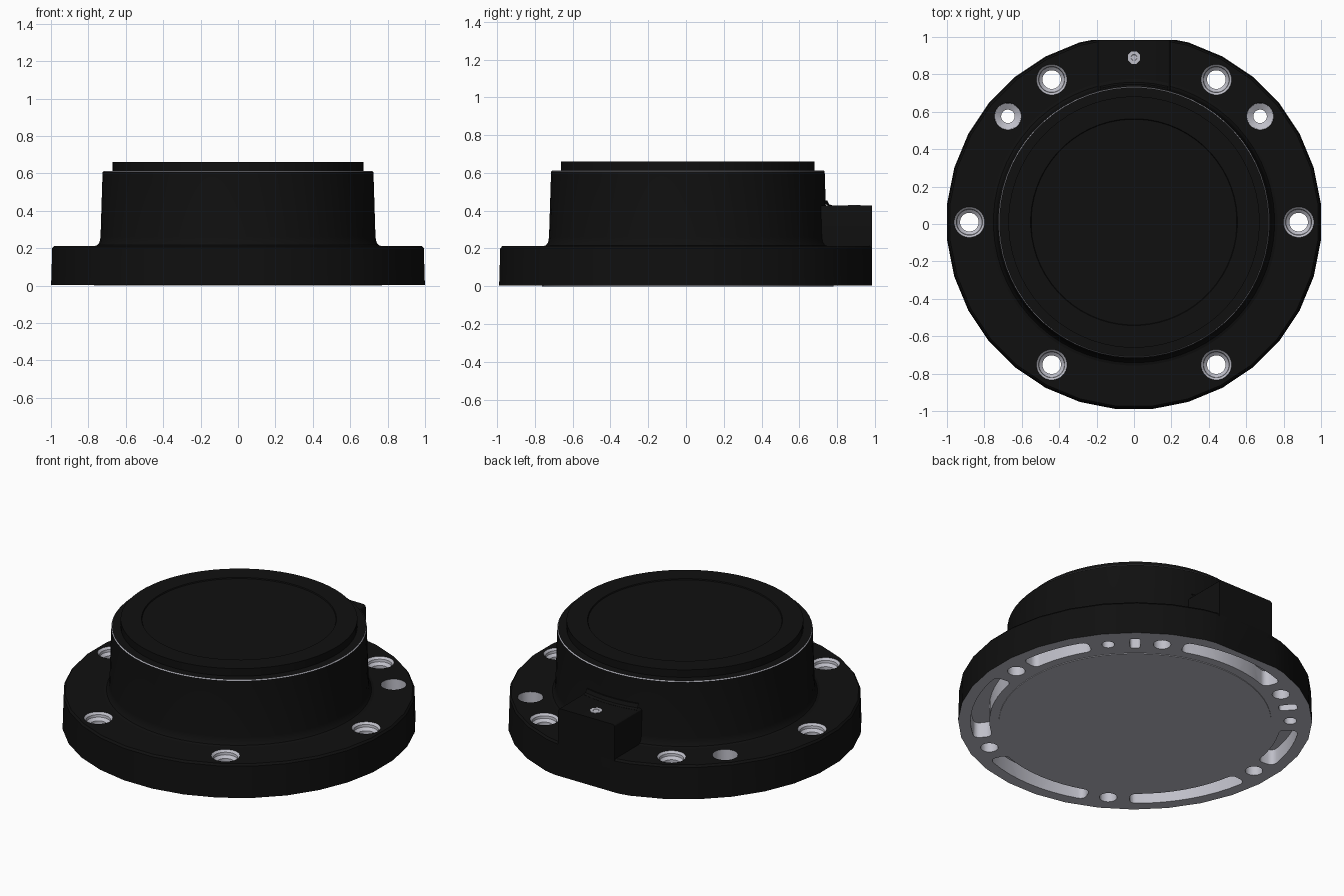
import bpy, bmesh, math
from mathutils import Vector, Matrix

if "Cube" in bpy.data.objects:
    bpy.data.objects.remove(bpy.data.objects["Cube"], do_unlink=True)

CENTRE = Vector((0, 0.01, 0))
BACK = 0.985          # flat at the rear of the flange
HOLE_R = 0.88         # pitch radius of holes and pockets
BLACK, GREY = 0, 1


def material(name, colour):
    m = bpy.data.materials.new(name)
    m.use_nodes = True
    m.diffuse_color = colour
    m.node_tree.nodes["Principled BSDF"].inputs["Base Color"].default_value = colour
    return m


MATS = [material("black coating", (0.005, 0.005, 0.005, 1)),
        material("bare metal grey", (0.52, 0.52, 0.58, 1))]


def lathe(bm, profile, steps, centre=CENTRE, mat=BLACK):
    """Add a solid turned about the vertical axis through centre."""
    part = bmesh.new()
    a = math.pi / steps
    verts = [part.verts.new((r * math.cos(a), r * math.sin(a), z)) for r, z in profile]
    edges = [part.edges.new(pair) for pair in zip(verts, verts[1:])]
    bmesh.ops.spin(part, geom=verts + edges, cent=(0, 0, 0), axis=(0, 0, 1),
                   angle=2 * math.pi, steps=steps)
    bmesh.ops.remove_doubles(part, verts=part.verts, dist=1e-5)
    merge(bm, part, centre, mat)


def merge(bm, part, offset, mat):
    bmesh.ops.translate(part, verts=part.verts, vec=offset)
    bmesh.ops.recalc_face_normals(part, faces=part.faces)
    for f in part.faces:
        f.material_index = mat
    temp = bpy.data.meshes.new("temp")
    part.to_mesh(temp)
    part.free()
    bm.from_mesh(temp)
    bpy.data.meshes.remove(temp)


def pocket(bm, start, end, depth):
    """Add a curved, round-cornered slot solid between two angles in degrees."""
    part = bmesh.new()
    half_len = math.radians(end - start) / 2 * HOLE_R
    half_wide, corner = 0.053, min(0.035, half_len * 0.6)
    mid = math.radians(start + end) / 2
    outline = []
    for sx, sy, first in ((1, 1, 0), (-1, 1, 90), (-1, -1, 180), (1, -1, 270)):
        for i in range(5):
            t = math.radians(first + i * 22.5)
            outline.append((sx * (half_len - corner) + corner * math.cos(t),
                            sy * (half_wide - corner) + corner * math.sin(t)))
        if sy * sx > 0:   # follow the arc along both long sides
            u = outline[-1][0]
            outline += [(u * (1 - k / 4), sy * half_wide) for k in range(1, 8)]
    ring = []
    for u, w in outline:
        t, r = mid + u / HOLE_R, HOLE_R + w
        ring.append(part.verts.new((r * math.cos(t), r * math.sin(t), -0.05)))
    bmesh.ops.remove_doubles(part, verts=part.verts, dist=1e-4)
    base = part.faces.new([v for v in ring if v.is_valid])
    top = bmesh.ops.extrude_face_region(part, geom=[base], use_keep_orig=True)["geom"]
    bmesh.ops.translate(part, verts=[v for v in top if isinstance(v, bmesh.types.BMVert)],
                        vec=(0, 0, 0.05 + depth))
    merge(bm, part, CENTRE, GREY)


def box(bm, low, high, mat=BLACK):
    part = bmesh.new()
    low, high = Vector(low), Vector(high)
    bmesh.ops.create_cube(part, size=1, matrix=Matrix.Diagonal((*(high - low), 1)))
    merge(bm, part, (low + high) / 2, mat)


def finish(name, bm):
    mesh = bpy.data.meshes.new(name)
    bm.to_mesh(mesh)
    bm.free()
    for m in MATS:
        mesh.materials.append(m)
    ob = bpy.data.objects.new(name, mesh)
    bpy.context.collection.objects.link(ob)
    return ob


def select(ob):
    bpy.ops.object.select_all(action='DESELECT')
    ob.select_set(True)
    bpy.context.view_layer.objects.active = ob


def smooth(ob):
    select(ob)
    bpy.ops.object.shade_smooth_by_angle(angle=math.radians(30))


def polar(deg):
    t = math.radians(deg)
    return CENTRE + Vector((math.cos(t), math.sin(t), 0)) * HOLE_R


# Flange, with a grey underside
bm = bmesh.new()
lathe(bm, [(0, 0.004), (1.004, 0.004), (0.998, 0.2), (0.988, 0.212), (0, 0.212)], 32)
for f in bm.faces:
    if f.normal.z < -0.9:
        f.material_index = GREY
flange = finish("flange", bm)

# Cutter: bolt holes, dowel holes, underside pockets and rear flat
bm = bmesh.new()
for deg in range(0, 360, 60):
    lathe(bm, [(0, -0.1), (0.05, -0.1), (0.05, 0.17), (0.068, 0.185),
               (0.07, 0.2), (0.085, 0.215), (0.085, 0.3), (0, 0.3)], 24, polar(deg), GREY)
for deg in (40, 140):
    lathe(bm, [(0, -0.1), (0.036, -0.1), (0.036, 0.06), (0.07, 0.08),
               (0.074, 0.3), (0, 0.3)], 24, polar(deg), GREY)
for start, end in ((7, 33), (48, 52), (68, 112), (128, 132), (147, 173),
                   (188, 232), (248, 292), (308, 352)):
    pocket(bm, start, end, 0.1)
box(bm, (-1, BACK, -0.5), (1, 1.5, 0.6))
cutter = finish("flange_cutter", bm)
cutter.hide_render = True

select(flange)
mod = flange.modifiers.new("cuts", 'BOOLEAN')
mod.operation, mod.solver, mod.object = 'DIFFERENCE', 'EXACT', cutter
bpy.ops.object.modifier_apply(modifier=mod.name)
bpy.data.objects.remove(cutter, do_unlink=True)
smooth(flange)

# Tapered housing with a fillet at its foot and a bare metal rim
bm = bmesh.new()
lathe(bm, [(0, 0.15), (0.77, 0.15), (0.77, 0.211), (0.752, 0.217), (0.741, 0.232),
           (0.736, 0.26), (0.725, 0.607), (0.72, 0.613), (0, 0.613)], 64)
for f in bm.faces:
    if 0.607 < f.calc_center_median().z < 0.612:
        f.material_index = GREY
smooth(finish("housing", bm))

# Cap with a shallow central recess
bm = bmesh.new()
lathe(bm, [(0, 0.58), (0.672, 0.58), (0.672, 0.66), (0.553, 0.66),
           (0.55, 0.654), (0, 0.654)], 64)
smooth(finish("cap", bm))

# Base plate under the flange
bm = bmesh.new()
lathe(bm, [(0, 0), (0.772, 0), (0.775, 0.05), (0, 0.05)], 64, mat=GREY)
smooth(finish("base_plate", bm))

# Rear block with softened upper edges
bm = bmesh.new()
box(bm, (-0.195, 0.6, 0.19), (0.195, BACK, 0.427))
edges = [e for e in bm.edges if all(v.co.z > 0.4 for v in e.verts)
         and abs(e.verts[0].co.x - e.verts[1].co.x) < 0.01]
bmesh.ops.bevel(bm, geom=edges, offset=0.015, segments=3, profile=0.5, affect='EDGES')
smooth(finish("rear_block", bm))

# Fillet between the block top and the housing
bm = bmesh.new()
lathe(bm, [(0.7, 0.42), (0.765, 0.42), (0.765, 0.428), (0.748, 0.434),
           (0.738, 0.455), (0.7, 0.455), (0.7, 0.42)], 64)
outside = [v for v in bm.verts if abs(v.co.x) > 0.19 or v.co.y < 0]
bmesh.ops.delete(bm, geom=outside, context='VERTS')
smooth(finish("block_fillet", bm))

# Small screw on the block
bm = bmesh.new()
lathe(bm, [(0, 0.42), (0.036, 0.42), (0.036, 0.43), (0.018, 0.43), (0.016, 0.428),
           (0, 0.428)], 8, Vector((0, 0.89, 0)), GREY)
smooth(finish("block_screw", bm))
